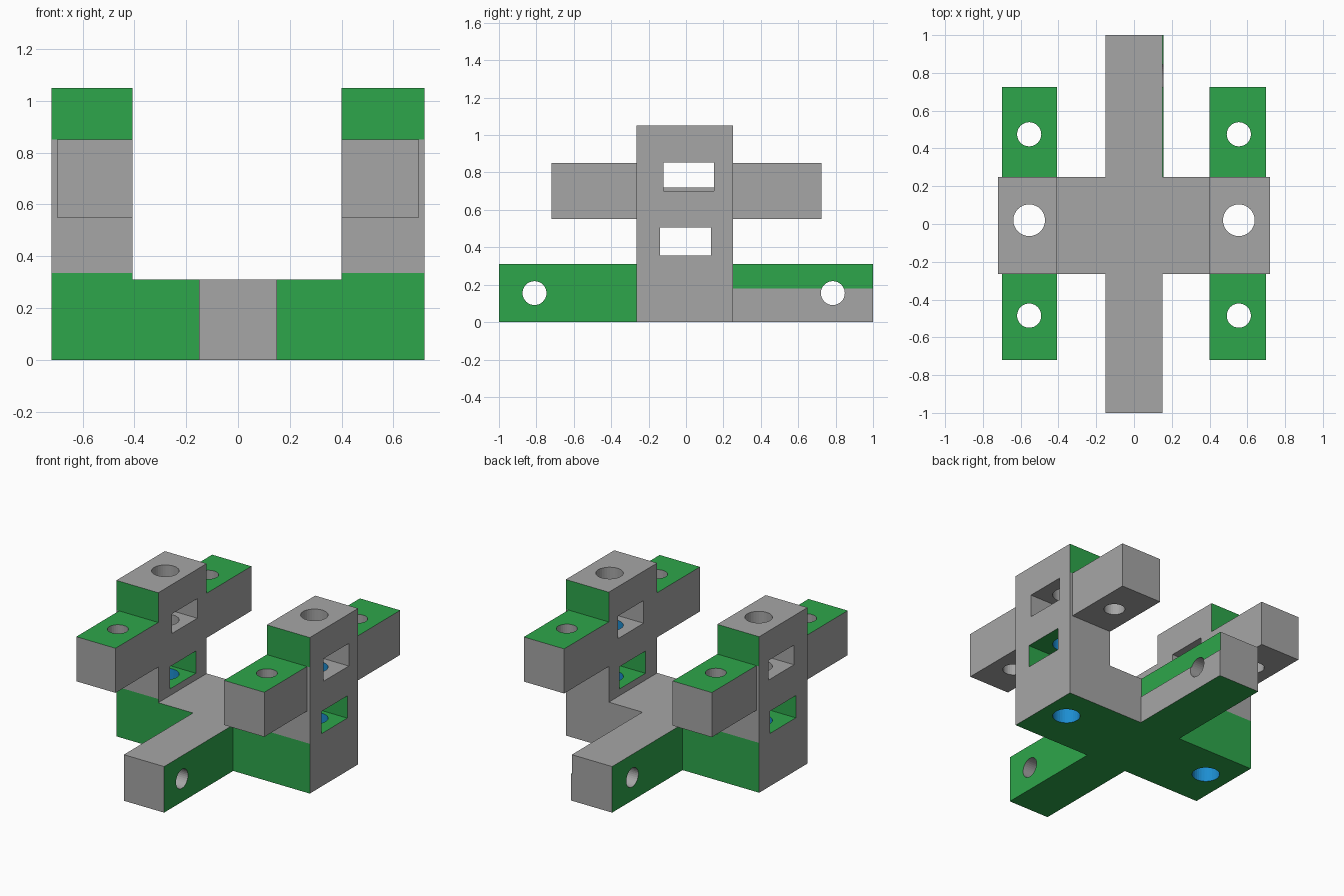
import bpy, bmesh, math
from mathutils import Matrix, Vector

if "Cube" in bpy.data.objects:
    bpy.data.objects.remove(bpy.data.objects["Cube"])


def material(name, rgb):
    m = bpy.data.materials.new(name)
    m.diffuse_color = (*rgb, 1)
    m.use_nodes = True
    m.node_tree.nodes["Principled BSDF"].inputs["Base Color"].default_value = m.diffuse_color
    return m


MATS = [material("grey", (0.38, 0.38, 0.38)),
        material("green", (0.027, 0.38, 0.07)),
        material("blue", (0.012, 0.27, 0.64))]


def new_object(name, bm):
    bmesh.ops.recalc_face_normals(bm, faces=bm.faces)
    me = bpy.data.meshes.new(name)
    bm.to_mesh(me)
    bm.free()
    ob = bpy.data.objects.new(name, me)
    bpy.context.collection.objects.link(ob)
    return ob


def box(name, x0, x1, y0, y1, z0, z1):
    bm = bmesh.new()
    size = Matrix.Diagonal((x1 - x0, y1 - y0, z1 - z0, 1))
    mid = Matrix.Translation(((x0 + x1) / 2, (y0 + y1) / 2, (z0 + z1) / 2))
    bmesh.ops.create_cube(bm, size=1, matrix=mid @ size)
    return new_object(name, bm)


def rod(name, centre, radius, length, along_x=False):
    bm = bmesh.new()
    turn = Matrix.Rotation(math.pi / 2 if along_x else 0, 4, 'Y')
    bmesh.ops.create_cone(bm, cap_ends=True, segments=32, radius1=radius, radius2=radius,
                          depth=length, matrix=Matrix.Translation(centre) @ turn)
    return new_object(name, bm)


def combine(body, tool, operation):
    mod = body.modifiers.new("combine", 'BOOLEAN')
    mod.operation = operation
    mod.solver = 'EXACT'
    mod.object = tool
    bpy.context.view_layer.objects.active = body
    bpy.ops.object.modifier_apply(modifier=mod.name)
    bpy.data.objects.remove(tool)


# U-shaped cross piece with two towers
Y0, Y1 = -0.265, 0.25
bm = bmesh.new()
profile = [(-0.72, 0), (0.72, 0), (0.72, 1.05), (0.40, 1.05), (0.40, 0.31),
           (-0.408, 0.31), (-0.408, 1.05), (-0.72, 1.05)]
face = bm.faces.new([bm.verts.new((x, Y0, z)) for x, z in profile])
extruded = bmesh.ops.extrude_face_region(bm, geom=[face])["geom"]
bmesh.ops.translate(bm, vec=(0, Y1 - Y0, 0),
                    verts=[v for v in extruded if isinstance(v, bmesh.types.BMVert)])
body = new_object("cross_bracket", bm)

# Long bar, its side plate and the tower arms
combine(body, box("long_bar", -0.15, 0.15, -1, 1, 0, 0.31), 'UNION')
combine(body, box("side_plate", 0.10, 0.156, 0.2, 1, 0, 0.18), 'UNION')
combine(body, box("right_arm", 0.40, 0.70, -0.72, 0.725, 0.55, 0.85), 'UNION')
combine(body, box("left_arm", -0.70, -0.408, -0.72, 0.725, 0.55, 0.85), 'UNION')

# Windows and vertical holes in both sides
HX, HY, HR = 0.555, 0.02, 0.084
for s, floor in ((1, 0.70), (-1, 0.72)):
    lo, hi = sorted((s * 0.3, s * 0.9))
    combine(body, box("upper_window", lo, hi, -0.12, 0.15, floor, 0.852), 'DIFFERENCE')
    combine(body, box("lower_window", lo, hi, -0.14, 0.135, 0.355, 0.505), 'DIFFERENCE')
    combine(body, rod("tower_hole", (s * HX, HY, 0.5), HR, 1.6), 'DIFFERENCE')
    for y in (0.475, -0.485):
        combine(body, rod("arm_hole", (s * HX, y, 0.7), 0.064, 0.6), 'DIFFERENCE')

# Cross holes near the bar ends
for y in (-0.81, 0.785):
    combine(body, rod("bar_hole", (0, y, 0.155), 0.064, 0.6, True), 'DIFFERENCE')


def colour(c, n):
    ax, near = abs(c.x), lambda a, b: abs(a - b) < 0.003
    # tower hole walls
    if abs(n.z) < 0.1 and ax > 0.42 and math.hypot(ax - HX, c.y - HY) < HR + 0.003:
        return 2 if c.z < 0.355 or (c.x > 0 and 0.505 < c.z < 0.70) else 0
    if abs(n.z) > 0.9:
        if near(c.z, 0) or near(c.z, 0.18):                  # underside, plate ledge
            return 1
        if near(c.z, 0.85) and abs(c.y) > 0.25:              # arm tops
            return 1
        return int(ax > 0.4 and (near(c.z, 0.355) or near(c.z, 0.505)))
    if abs(n.y) > 0.9 and ax > 0.14:
        if near(c.y, Y0) or near(c.y, Y1):                   # tower fronts and backs
            return int(c.z > 0.85 or (c.z < 0.336 and (n.y < 0 or c.x < 0)))
        return int(ax > 0.4 and abs(c.y) < 0.2 and 0.36 < c.z < 0.5)   # lower window walls
    if abs(n.x) > 0.9 and near(ax, 0.15) and abs(c.y) > 0.24:          # bar sides
        return 1
    return 0


# Split the towers at the colour borders, then paint by position and direction
for m in MATS:
    body.data.materials.append(m)
bm = bmesh.new()
bm.from_mesh(body.data)
for z in (0.335, 0.85):
    bmesh.ops.bisect_plane(bm, geom=bm.verts[:] + bm.edges[:] + bm.faces[:], dist=1e-5,
                           plane_co=Vector((0, 0, z)), plane_no=Vector((0, 0, 1)))
bm.normal_update()
for f in bm.faces:
    f.material_index = colour(f.calc_center_median(), f.normal)
    f.smooth = False
bm.to_mesh(body.data)
bm.free()
